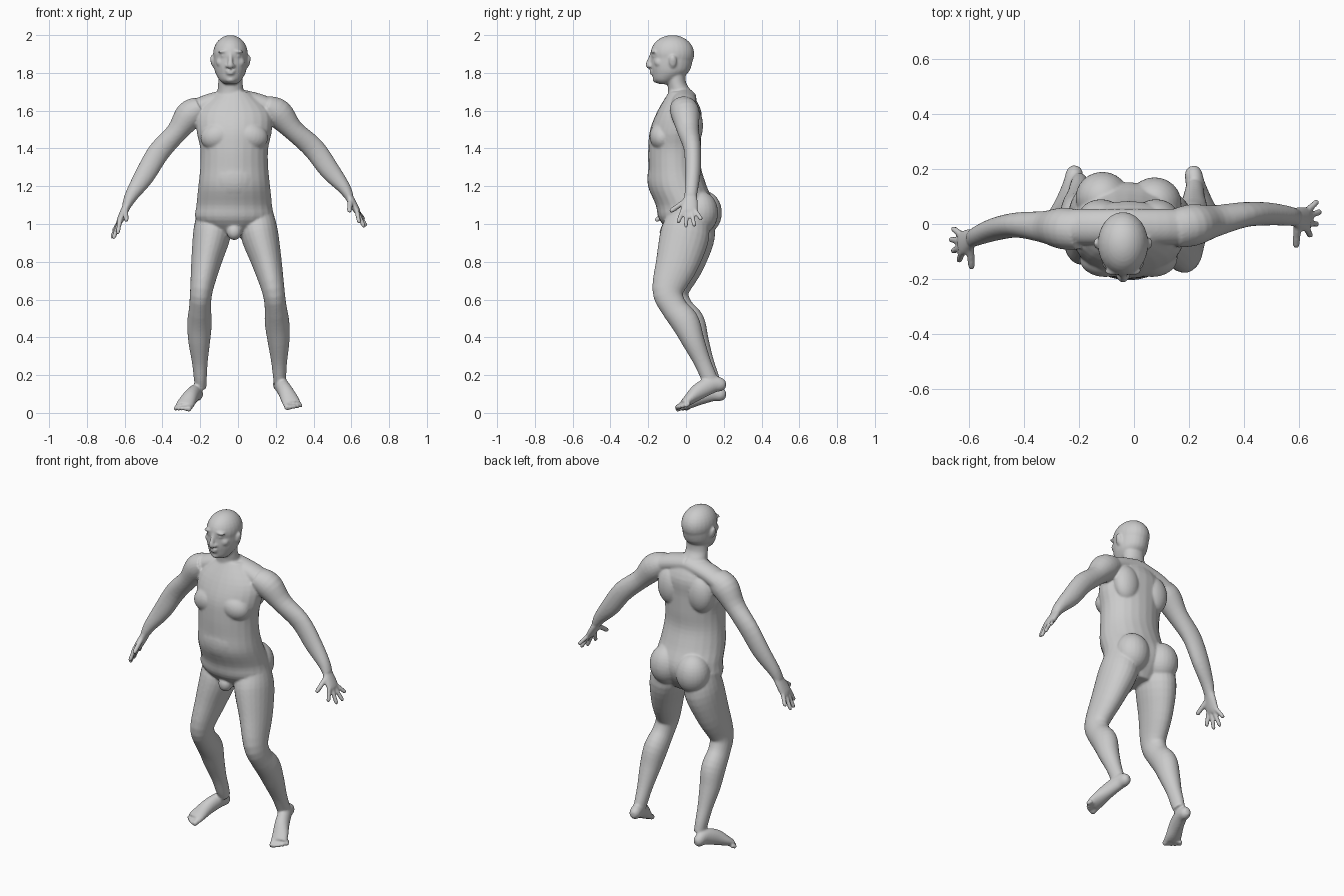
import bpy, bmesh, math
from mathutils import Vector, Matrix

cube = bpy.data.objects.get("Cube")
if cube:
    bpy.data.objects.remove(cube)

grey = (0.6, 0.6, 0.6, 1)
skin = bpy.data.materials.new("plain grey")
skin.use_nodes = True
skin.diffuse_color = grey
skin.node_tree.nodes["Principled BSDF"].inputs["Base Color"].default_value = grey

body_mesh = bmesh.new()
SIDEWAYS, BACKWARD, UPWARD = Vector((1, 0, 0)), Vector((0, 1, 0)), Vector((0, 0, 1))
TORSO_X, HEAD_X = -.02, -.04


def smooth_stations(stations, steps):
    """Pass a smooth spline through all stations."""
    points = [Vector(station) for station in stations]
    points = [points[0], *points, points[-1]]
    result = []
    for before, start, end, after in zip(points, points[1:], points[2:], points[3:]):
        leave, arrive = (end - before) / 2, (after - start) / 2
        for step in range(steps):
            t = step / steps
            bend = (end - start) * (3 - 2 * t) - leave * (2 - t) - arrive * (1 - t)
            result.append(start + leave * t + bend * t * t)
    return result + [points[-1]]


def loft(stations, reference=BACKWARD, level=False, sides=24, steps=4):
    """Skin oval rings given as x, y, z, radius along reference, radius across."""
    stations = smooth_stations(stations, steps)
    centres = [Vector(station[:3]) for station in stations]
    last = len(centres) - 1
    rings = []
    for i, (centre, station) in enumerate(zip(centres, stations)):
        tangent = centres[min(i + 1, last)] - centres[max(i - 1, 0)]
        tangent = UPWARD if level else tangent.normalized()
        along = (reference - tangent * reference.dot(tangent)).normalized()
        across = tangent.cross(along)
        ring = []
        for k in range(sides):
            angle = math.tau * k / sides
            offset = along * math.cos(angle) * station[3] + across * math.sin(angle) * station[4]
            ring.append(body_mesh.verts.new(centre + offset))
        rings.append(ring)
    for lower, upper in zip(rings, rings[1:]):
        for k in range(sides):
            body_mesh.faces.new((lower[k - 1], lower[k], upper[k], upper[k - 1]))
    body_mesh.faces.new(rings[0])
    body_mesh.faces.new(rings[-1])


def column(x, rows):
    """Upright loft on a centre line, given as height, front, back, half width."""
    loft([(x, (front + back) / 2, z, (back - front) / 2, width)
          for z, front, back, width in rows], level=True)


def blob(centre, size, tilt=0):
    """Rounded muscle or facial feature, tilted sideways."""
    placement = (Matrix.Translation(centre) @ Matrix.Rotation(tilt, 4, 'Y')
                 @ Matrix.Diagonal((*size, 1)))
    bmesh.ops.create_uvsphere(body_mesh, u_segments=24, v_segments=16, radius=1, matrix=placement)


def digit(base, tip, radius):
    """Finger or toe with a rounded end."""
    reference = BACKWARD if abs((tip - base).normalized().y) < .8 else SIDEWAYS
    loft([(*base.lerp(tip, t), radius * size, radius * size)
          for t, size in ((0, 1.1), (.5, 1), (.9, .9), (1, .3))], reference, sides=12)


def pose_leg(side, x, y, z):
    """Stance: the left leg is carried slightly further forward."""
    return Vector((side * x + .01 - .03 * (z - .2), y - side * .03 * min(z, .5), z))


def pose_foot(side, x, y, z):
    """Stance: the right heel sits lower than the left."""
    drop = .2 * (y + .08) if side < 0 else 0
    return Vector((side * x, y, z - drop))


def pose_arm(side, x, y, z):
    """Stance: the left hand is held higher and further back."""
    reach = x / .6
    shift = side * reach ** 2
    return Vector((side * x - .035 * (1 - reach), y + .04 * shift, z + .025 * shift))


def limb(pose, side, stations, reference=BACKWARD):
    loft([(*pose(side, *station[:3]), *station[3:]) for station in stations], reference)


# Torso
column(TORSO_X, [(.93, -.06, .08, .09), (1.02, -.14, .14, .2), (1.1, -.16, .15, .2),
                 (1.2, -.2, .11, .19), (1.3, -.2, .08, .18), (1.4, -.2, .08, .18),
                 (1.5, -.19, .08, .2), (1.6, -.15, .08, .19), (1.7, -.09, .03, .08)])
blob((TORSO_X, -.13, 1.24), (.13, .075, .12))
blob((TORSO_X, -.09, .96), (.04, .04, .045))

# Neck and head
column(HEAD_X, [(1.64, -.1, .05, .08), (1.7, -.095, .03, .07), (1.75, -.1, 0, .065),
                (1.82, -.11, 0, .065)])
column(HEAD_X, [(1.74, -.14, -.08, .03), (1.76, -.17, -.05, .056), (1.8, -.18, .01, .08),
                (1.84, -.186, .03, .088), (1.9, -.184, .04, .09)])
blob((HEAD_X, -.072, 1.9), (.092, .116, .1))

# Nose, lips and chin
loft([(HEAD_X, -.178, 1.9, .012, .011), (HEAD_X, -.19, 1.87, .013, .012),
      (HEAD_X, -.2, 1.84, .014, .016), (HEAD_X, -.19, 1.83, .01, .014)])
for z, width in ((1.81, .026), (1.797, .022)):
    blob((HEAD_X, -.178, z), (width, .014, .007))
blob((HEAD_X, -.155, 1.765), (.028, .022, .018))

for side in (-1, 1):
    # Brow, eyelid, cheek, nostril and ear
    blob((HEAD_X + side * .036, -.17, 1.914), (.032, .017, .009), side * .1)
    blob((HEAD_X + side * .035, -.166, 1.89), (.017, .013, .009))
    blob((HEAD_X + side * .05, -.142, 1.855), (.026, .026, .026))
    blob((HEAD_X + side * .017, -.19, 1.836), (.009, .012, .009))
    blob((HEAD_X + side * .094, -.07, 1.86), (.011, .02, .034), side * .2)

    # Chest, shoulder blade and buttock
    blob((TORSO_X + side * .085, -.125, 1.465), (.095, .068, .075), side * .25)
    blob((TORSO_X + side * .1, .03, 1.52), (.08, .06, .11))
    blob((TORSO_X + side * .095, .085 - side * .01, 1.06), (.098, .095, .115))

    # Shoulder slope
    loft([(TORSO_X + side * x, -.01, z, .065, .05)
          for x, z in ((0, 1.67), (.13, 1.64), (.22, 1.6))])

    # Leg
    limb(pose_leg, side, [(.11, .02, 1.06, .1, .09), (.125, .01, .95, .13, .1),
                          (.16, -.03, .8, .115, .08), (.19, -.08, .65, .084, .06),
                          (.2, -.05, .56, .07, .058), (.205, .01, .48, .075, .065),
                          (.21, .05, .38, .06, .058), (.21, .095, .27, .045, .042),
                          (.21, .13, .18, .042, .034), (.21, .15, .13, .035, .03)])

    # Foot and toes
    limb(pose_foot, side, [(.21, .21, .15, .014, .016), (.215, .19, .15, .03, .034),
                           (.225, .14, .15, .035, .045), (.25, .07, .115, .04, .044),
                           (.275, .015, .07, .047, .03), (.285, -.015, .047, .048, .02)],
         SIDEWAYS)
    for i in range(5):
        digit(pose_foot(side, .255 + i * .016, -.01 + i * .007, .05),
              pose_foot(side, .263 + i * .018, -.055 + i * i * .003, .022 + i * .003),
              .012 if i else .016)

    # Arm
    limb(pose_arm, side, [(.17, -.02, 1.62, .07, .06), (.235, -.01, 1.58, .076, .077),
                          (.31, 0, 1.49, .058, .056), (.41, .015, 1.39, .046, .058),
                          (.49, .01, 1.27, .042, .053), (.56, -.005, 1.175, .036, .036),
                          (.59, -.015, 1.12, .032, .024)])

    # Hand, thumb and fingers
    wrist, knuckles = pose_arm(side, .58, -.01, 1.135), pose_arm(side, .632, -.03, 1.035)
    loft([(*wrist.lerp(knuckles, t), width, thickness) for t, width, thickness in
          ((0, .03, .022), (.4, .04, .021), (.8, .045, .019), (1, .042, .015))])
    digit(wrist.lerp(knuckles, .3) - BACKWARD * .015, pose_arm(side, .59, -.125, 1.04), .014)
    for i, (x, y, z) in enumerate([(.64, -.09, .975), (.665, -.05, .95),
                                   (.675, -.005, .955), (.665, .035, .99)]):
        digit(wrist.lerp(knuckles, .9) + BACKWARD * (i * .021 - .032),
              pose_arm(side, x, y, z), .012)

# Fuse all parts into one smooth skin
bmesh.ops.recalc_face_normals(body_mesh, faces=body_mesh.faces)
mesh = bpy.data.meshes.new("body")
body_mesh.to_mesh(mesh)
body_mesh.free()
mesh.materials.append(skin)
body = bpy.data.objects.new("body", mesh)
bpy.context.collection.objects.link(body)
remesh = body.modifiers.new("fuse", 'REMESH')
remesh.mode = 'VOXEL'
remesh.voxel_size = .0065
remesh.use_smooth_shade = True
soften = body.modifiers.new("soften", 'SMOOTH')
soften.factor = .5
soften.iterations = 4
